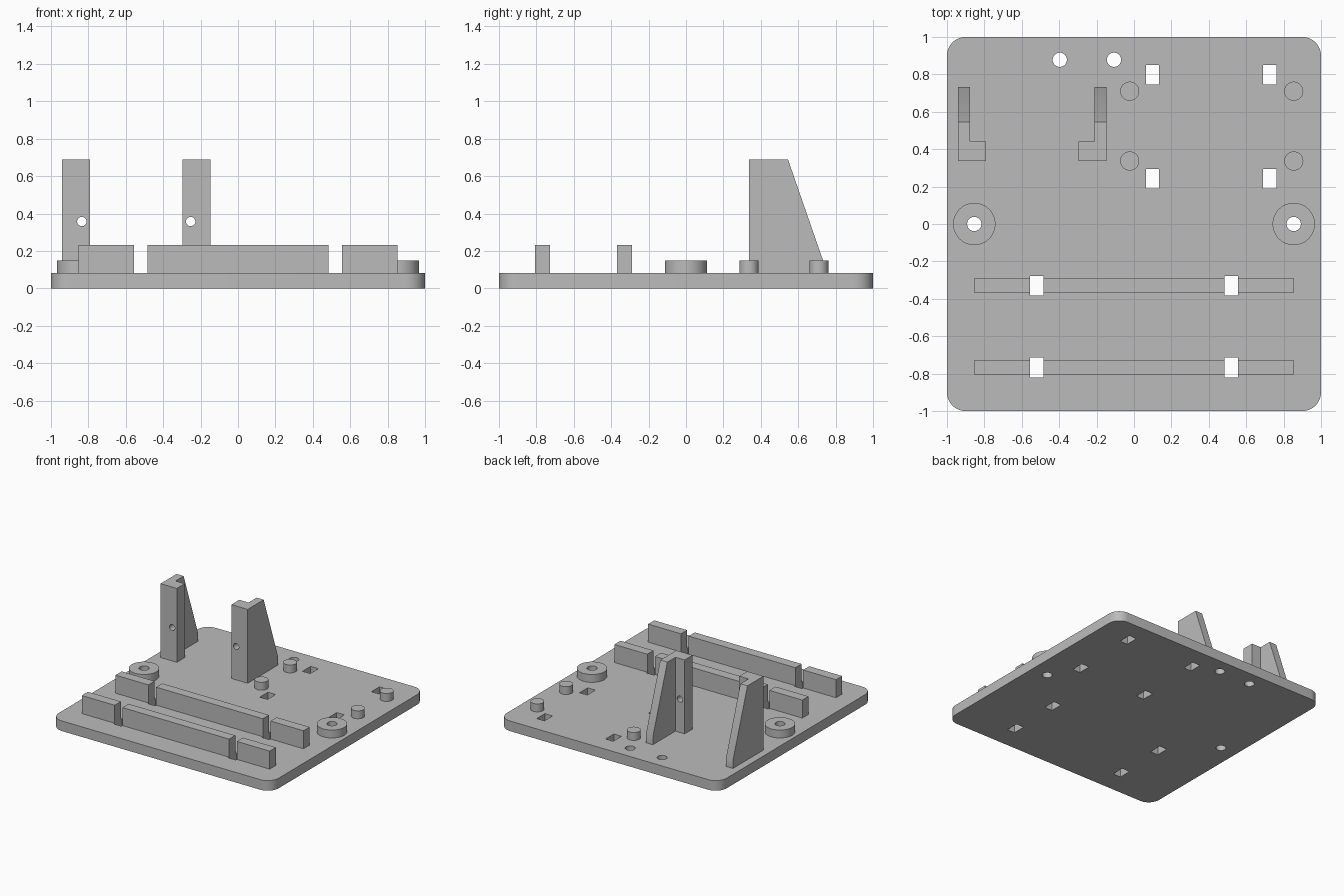
import bpy, bmesh, math
from mathutils import Matrix, Vector

if "Cube" in bpy.data.objects:
    bpy.data.objects.remove(bpy.data.objects["Cube"])

TOP = 0.083  # top of the base plate
grey = bpy.data.materials.new("plain grey")
grey.diffuse_color = (0.5, 0.5, 0.5, 1)
grey.use_nodes = True
grey.node_tree.nodes["Principled BSDF"].inputs["Base Color"].default_value = grey.diffuse_color


def add_box(bm, x0, x1, y0, y1, z0, z1):
    m = Matrix.Translation(((x0 + x1) / 2, (y0 + y1) / 2, (z0 + z1) / 2))
    bmesh.ops.create_cube(bm, size=1, matrix=m @ Matrix.Diagonal((x1 - x0, y1 - y0, z1 - z0, 1)))


def add_cyl(bm, centre, r, depth, rot=Matrix()):
    bmesh.ops.create_cone(bm, cap_ends=True, segments=48, radius1=r, radius2=r, depth=depth,
                          matrix=Matrix.Translation(centre) @ rot)


def add_prism(bm, points, direction):
    face = bm.faces.new([bm.verts.new(p) for p in points])
    ext = bmesh.ops.extrude_face_region(bm, geom=[face])["geom"]
    bmesh.ops.translate(bm, vec=Vector(direction), verts=[g for g in ext if isinstance(g, bmesh.types.BMVert)])


def make(name, bm):
    bmesh.ops.recalc_face_normals(bm, faces=bm.faces)
    me = bpy.data.meshes.new(name)
    bm.to_mesh(me)
    bm.free()
    me.materials.append(grey)
    ob = bpy.data.objects.new(name, me)
    bpy.context.collection.objects.link(ob)
    return ob


def finish(ob, cutter=None):
    bpy.ops.object.select_all(action='DESELECT')
    ob.select_set(True)
    bpy.context.view_layer.objects.active = ob
    if cutter:
        mod = ob.modifiers.new("cut", 'BOOLEAN')
        mod.operation, mod.solver, mod.object = 'DIFFERENCE', 'EXACT', cutter
        bpy.ops.object.modifier_apply(modifier=mod.name)
        bpy.data.objects.remove(cutter)
    bpy.ops.object.shade_smooth_by_angle(angle=math.radians(30))


RAIL_Y = (-0.33, -0.768)
GAP_X, GAP_HALF = 0.52, 0.035
HUB_X = 0.854

# Base plate with rounded corners
bm = bmesh.new()
R = 0.1
outline = []
for q, (sx, sy) in enumerate([(1, 1), (-1, 1), (-1, -1), (1, -1)]):
    for i in range(13):
        a = math.radians(90 * q + 7.5 * i)
        outline.append((sx * (1 - R) + R * math.cos(a), sy * (1 - R) + R * math.sin(a), 0))
add_prism(bm, outline, (0, 0, TOP))
plate = make("base_plate", bm)

# Holes and slots through the plate
bm = bmesh.new()
for x, y in [(-0.397, 0.878), (-0.107, 0.878), (-HUB_X, 0), (HUB_X, 0)]:
    add_cyl(bm, (x, y, 0.05), 0.038, 0.4)
for x in (0.1, 0.726):
    for y in (0.798, 0.242):
        add_box(bm, x - 0.035, x + 0.035, y - 0.053, y + 0.053, -0.1, 0.2)
for x in (-GAP_X, GAP_X):
    for y in RAIL_Y:
        add_box(bm, x - GAP_HALF, x + GAP_HALF, y - 0.053, y + 0.053, -0.1, 0.2)
finish(plate, make("plate_cutter", bm))

# Rails, each in three segments split at the slots
for n, y in enumerate(RAIL_Y):
    bm = bmesh.new()
    for x0, x1 in [(-HUB_X, -GAP_X - GAP_HALF), (-GAP_X + GAP_HALF, GAP_X - GAP_HALF),
                   (GAP_X + GAP_HALF, HUB_X)]:
        add_box(bm, x0, x1, y - 0.04, y + 0.04, TOP, 0.231)
    finish(make(f"rail_{n + 1}", bm))

# Ring bosses around the side holes
for side, x in (("left", -HUB_X), ("right", HUB_X)):
    bm = bmesh.new()
    add_cyl(bm, (x, 0, (TOP + 0.148) / 2), 0.113, 0.148 - TOP)
    ring = make(f"ring_boss_{side}", bm)
    bm = bmesh.new()
    add_cyl(bm, (x, 0, 0.1), 0.038, 0.4)
    finish(ring, make("ring_cutter", bm))

# Small standoffs
for x in (-0.023, HUB_X):
    for y in (0.71, 0.337):
        bm = bmesh.new()
        add_cyl(bm, (x, y, (TOP + 0.148) / 2), 0.051, 0.148 - TOP)
        finish(make("standoff", bm))

# Upright brackets: L-shaped post with a sloping rib, mirrored about their middle
Y0, Y1, H = 0.337, 0.44, 0.69
for side, xo, s in (("left", -0.94, 1), ("right", -0.148, -1)):
    bm = bmesh.new()
    xi, xr = xo + s * 0.148, xo + s * 0.064
    add_box(bm, min(xr, xi), max(xr, xi), Y0, Y1, TOP, H)
    post = make(f"bracket_post_{side}", bm)
    bm = bmesh.new()
    add_cyl(bm, (xo + s * 0.105, 0.39, 0.357), 0.025, 0.4, Matrix.Rotation(math.pi / 2, 4, 'X'))
    finish(post, make("screw_cutter", bm))
    bm = bmesh.new()
    profile = [(Y0, TOP), (0.733, TOP), (0.733, 0.148), (0.545, H), (Y0, H)]
    add_prism(bm, [(xo, y, z) for y, z in profile], (s * 0.064, 0, 0))
    finish(make(f"bracket_rib_{side}", bm))
